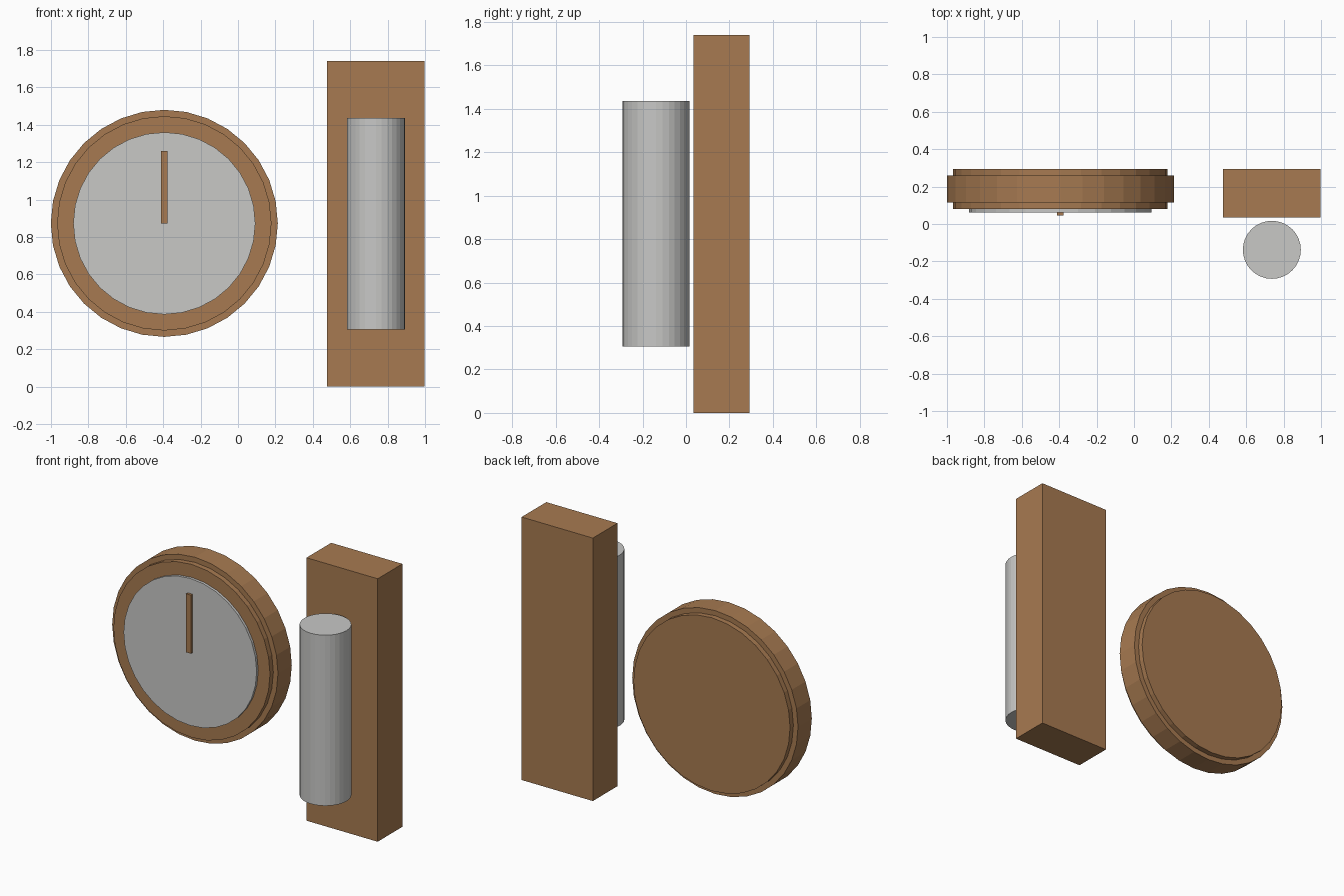
import bpy, bmesh, math
from mathutils import Matrix, Vector

if "Cube" in bpy.data.objects:
    bpy.data.objects.remove(bpy.data.objects["Cube"])


def material(name, rgb):
    m = bpy.data.materials.new(name)
    m.diffuse_color = (*rgb, 1.0)
    m.use_nodes = True
    m.node_tree.nodes["Principled BSDF"].inputs["Base Color"].default_value = m.diffuse_color
    return m


WOOD = material("wood_brown", (0.386, 0.195, 0.082))
GREY = material("light_grey", (0.578, 0.578, 0.565))
SIDES = 32


def finish(name, bm, mat):
    bmesh.ops.recalc_face_normals(bm, faces=bm.faces)
    me = bpy.data.meshes.new(name)
    bm.to_mesh(me)
    bm.free()
    me.materials.append(mat)
    ob = bpy.data.objects.new(name, me)
    bpy.context.collection.objects.link(ob)
    return ob


def box(name, lo, hi, mat):
    lo, hi = Vector(lo), Vector(hi)
    bm = bmesh.new()
    bmesh.ops.create_cube(bm, size=1, matrix=Matrix.Translation((lo + hi) / 2)
                          @ Matrix.Diagonal((*(hi - lo), 1)))
    return finish(name, bm, mat)


def turned(name, profile, mat, place):
    """Closed solid turned about local z from (radius, height) points."""
    bm = bmesh.new()
    rings = []
    for r, h in profile:
        rings.append([bm.verts.new((r * math.cos(2 * math.pi * i / SIDES),
                                    r * math.sin(2 * math.pi * i / SIDES), h))
                      for i in range(SIDES)])
    for a, b in zip(rings, rings[1:]):
        for i in range(SIDES):
            j = (i + 1) % SIDES
            bm.faces.new((a[i], a[j], b[j], b[i]))
    bm.faces.new(rings[0])
    bm.faces.new(rings[-1])
    bm.transform(place)
    return finish(name, bm, mat)


# Round clock body, with a wider band around its middle; local z becomes +y
CX, CZ = -0.394, 0.873
facing = Matrix.Translation((CX, 0, CZ)) @ Matrix.Rotation(-math.pi / 2, 4, 'X')
turned("clock_body", [(0.573, 0.079), (0.573, 0.114), (0.607, 0.114),
                      (0.607, 0.258), (0.573, 0.258), (0.573, 0.293)],
       WOOD, facing)

# Dial plate and single hand
turned("clock_dial", [(0.487, 0.062), (0.487, 0.079)], GREY, facing)
box("clock_hand", (CX - 0.017, 0.045, CZ), (CX + 0.017, 0.062, 1.26), WOOD)

# Tall case with the weight hanging in front of it
box("tall_case", (0.477, 0.035, 0), (0.998, 0.293, 1.74), WOOD)
turned("hanging_weight", [(0.155, 0.306), (0.155, 1.435)], GREY,
       Matrix.Translation((0.737, -0.138, 0)))
